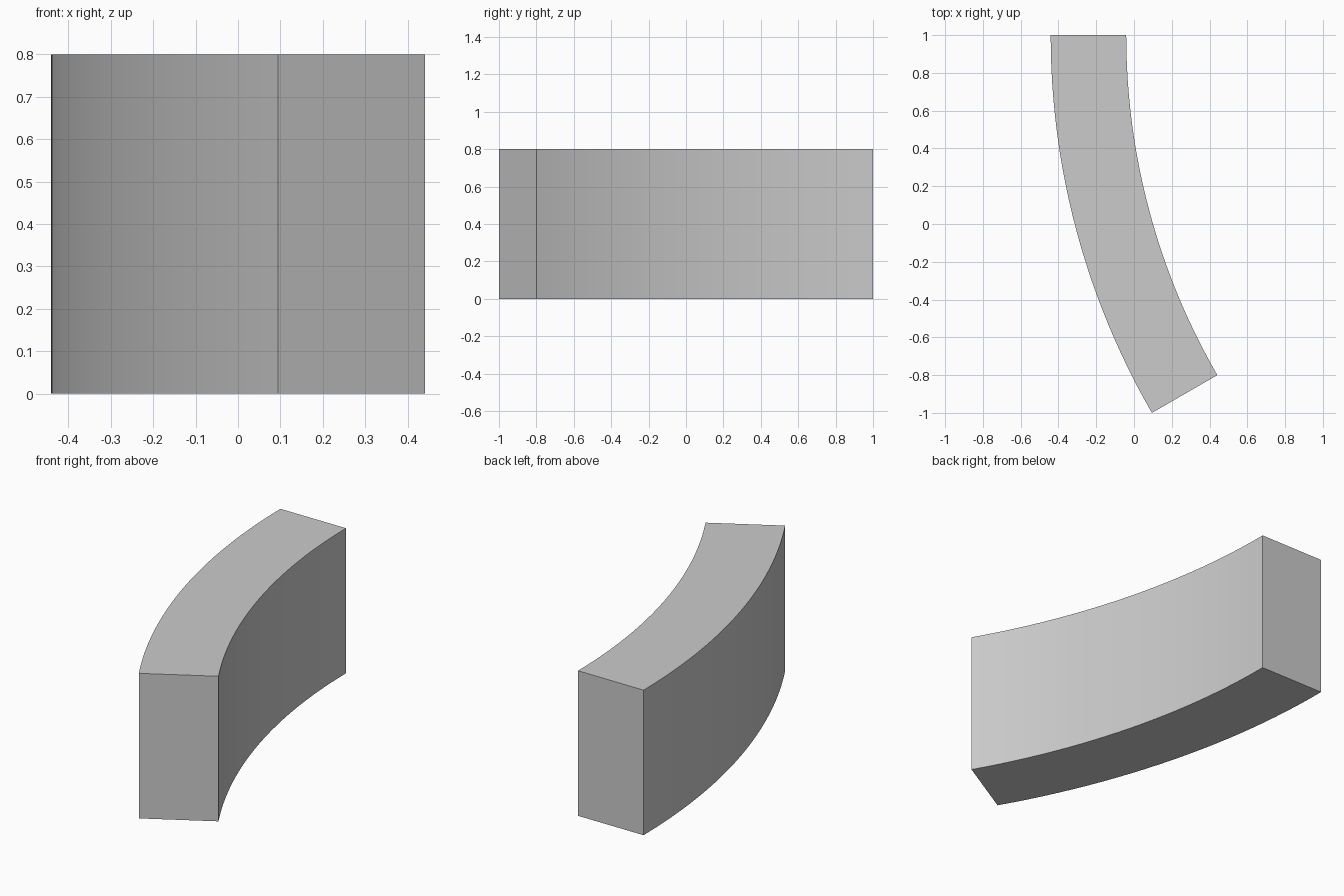
import bpy, bmesh
from math import sin, cos, pi

if "Cube" in bpy.data.objects:
    bpy.data.objects.remove(bpy.data.objects["Cube"])

R_OUT, R_IN, HEIGHT, SWEEP, SEGS = 4.0, 3.6, 0.8, pi / 6, 24
# arc centre that puts the block's bounds around the origin
CX, CY = (R_OUT + R_IN * cos(SWEEP)) / 2, 1.0


def arc_point(radius, i):
    a = SWEEP * i / SEGS
    return (CX - radius * cos(a), CY - radius * sin(a), 0)


# Footprint: outer arc, then inner arc back
outline = [arc_point(R_OUT, i) for i in range(SEGS + 1)]
outline += [arc_point(R_IN, i) for i in reversed(range(SEGS + 1))]

# Curved wall block: extrude the footprint upwards
bm = bmesh.new()
base = bm.faces.new([bm.verts.new(p) for p in outline])
top = bmesh.ops.extrude_face_region(bm, geom=[base], use_keep_orig=True)
verts = [v for v in top["geom"] if isinstance(v, bmesh.types.BMVert)]
bmesh.ops.translate(bm, verts=verts, vec=(0, 0, HEIGHT))
bmesh.ops.recalc_face_normals(bm, faces=bm.faces)
mesh = bpy.data.meshes.new("curved_block")
bm.to_mesh(mesh)
bm.free()
block = bpy.data.objects.new("curved_block", mesh)
bpy.context.collection.objects.link(block)

# Smooth along the arcs, sharp at the corners
bpy.context.view_layer.objects.active = block
block.select_set(True)
bpy.ops.object.shade_smooth_by_angle(angle=pi / 6)
